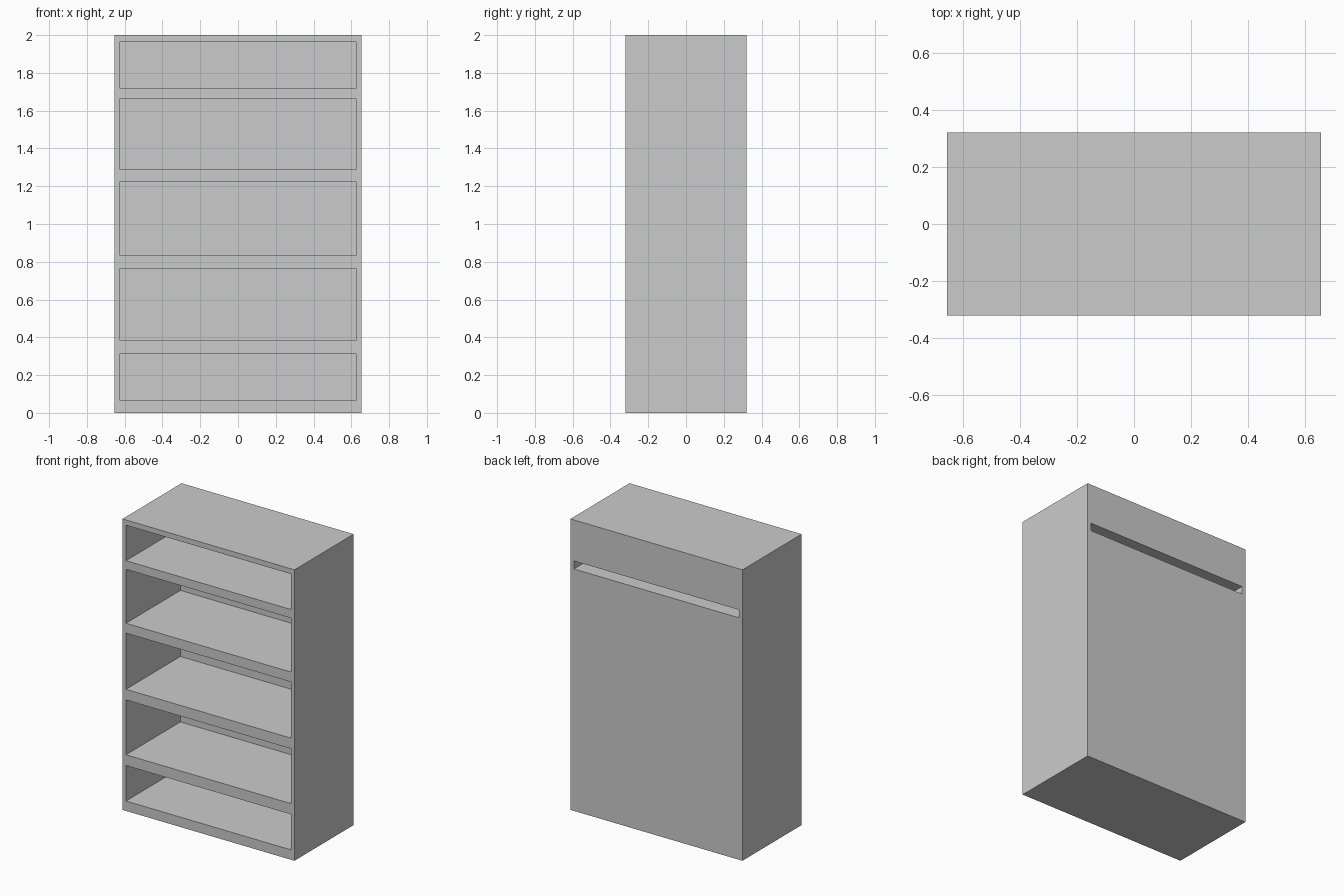
import bpy, bmesh
from mathutils import Matrix, Vector

if "Cube" in bpy.data.objects:
    bpy.data.objects.remove(bpy.data.objects["Cube"])

W, D, H = 0.654, 0.321, 2.0      # half width, half depth, height
IN = 0.627                       # half width of the compartments
BACK = 0.27                      # depth position of the compartment back wall


def add_box(bm, lo, hi):
    lo, hi = Vector(lo), Vector(hi)
    mat = Matrix.Translation((lo + hi) / 2) @ Matrix.Diagonal((*(hi - lo), 1))
    bmesh.ops.create_cube(bm, size=1, matrix=mat)


def make_object(name, boxes):
    bm = bmesh.new()
    for lo, hi in boxes:
        add_box(bm, lo, hi)
    mesh = bpy.data.meshes.new(name)
    bm.to_mesh(mesh)
    bm.free()
    obj = bpy.data.objects.new(name, mesh)
    bpy.context.collection.objects.link(obj)
    return obj


# Outer body of the cabinet
cabinet = make_object("cabinet_body", [((-W, -D, 0), (W, D, H))])

# Five front compartments, bottom to top
shelves = [(0.068, 0.312), (0.386, 0.763), (0.836, 1.222), (1.290, 1.661), (1.720, 1.964)]
cuts = [((-IN, -D - 0.1, a), (IN, BACK, b)) for a, b in shelves]

# Slot from the back inside the upper shelf, stopping behind the front rail
cuts.append(((-IN, -BACK, 1.663), (IN, D + 0.1, 1.718)))

cutter = make_object("compartment_cutter", cuts)
cutter.hide_render = True
cutter.hide_set(True)

mod = cabinet.modifiers.new("compartments", 'BOOLEAN')
mod.operation = 'DIFFERENCE'
mod.solver = 'EXACT'
mod.object = cutter

# Apply the cut and remove the helper
bpy.context.view_layer.objects.active = cabinet
cabinet.select_set(True)
bpy.ops.object.modifier_apply(modifier=mod.name)
bpy.data.objects.remove(cutter)
